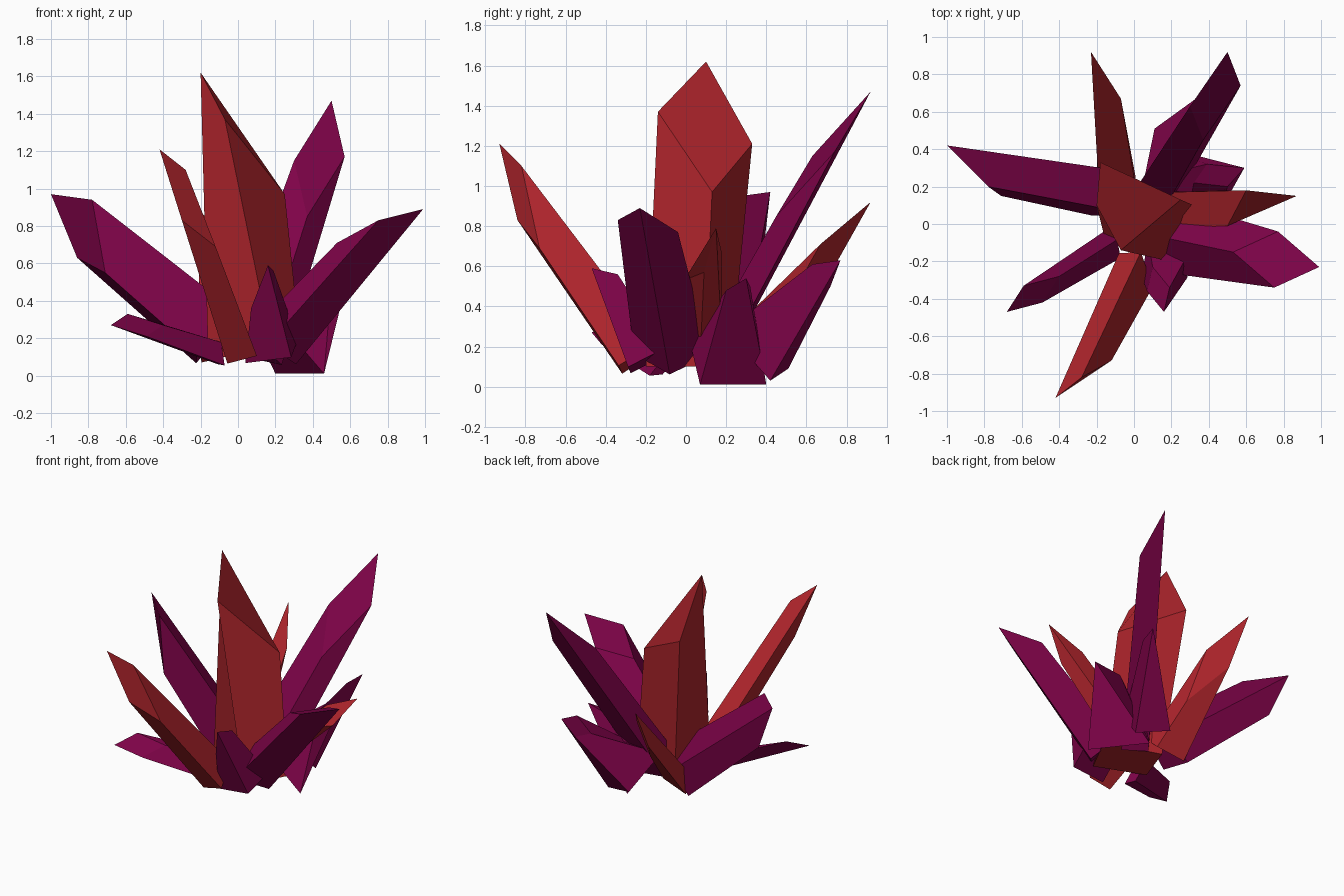
import bpy, bmesh
from mathutils import Vector


def material(name, rgb):
    m = bpy.data.materials.new(name)
    m.diffuse_color = (*rgb, 1)
    return m


RED = material("red_crystal", (0.43, 0.018, 0.025))
PURPLE = material("purple_crystal", (0.21, 0.001, 0.065))


def crystal(name, mat, tip, side_a, side_b, foot=None, flare=1.0, low=None, base=None):
    """Four-sided shard: slanted cap on top, square-cut or given section at the foot."""
    tip, a, b = map(Vector, (tip, side_a, side_b))
    low = Vector(low) if low else a + b - tip
    cap = [tip, a, low, b]
    if base is None:
        foot = Vector(foot)
        centre = sum(cap, Vector()) / 4
        axis = (centre - foot).normalized()
        base = []
        for v in cap:
            off = v - centre
            p = foot + (off - axis * off.dot(axis)) * flare
            p.z = max(p.z, 0.0)
            base.append(p)
    bm = bmesh.new()
    top = [bm.verts.new(v) for v in cap]
    bot = [bm.verts.new(v) for v in base]
    bm.faces.new(top)
    bm.faces.new(bot[::-1])
    for i in range(4):
        j = (i + 1) % 4
        bm.faces.new((top[i], bot[i], bot[j], top[j]))
    bmesh.ops.recalc_face_normals(bm, faces=bm.faces[:])
    mesh = bpy.data.meshes.new(name)
    bm.to_mesh(mesh)
    bm.free()
    mesh.materials.append(mat)
    ob = bpy.data.objects.new(name, mesh)
    bpy.context.collection.objects.link(ob)


# Red shards: the large central one and three leaning outwards
crystal("central_crystal", RED, (-0.20, 0.10, 1.62), (-0.07, -0.14, 1.37),
        (-0.18, 0.33, 1.21), low=(0.25, 0.13, 0.97),
        base=[(-0.16, -0.06, 0.10), (0.19, -0.20, 0.10),
              (0.34, 0.09, 0.10), (-0.06, 0.22, 0.10)])
crystal("front_red_crystal", RED, (-0.42, -0.93, 1.21), (-0.28, -0.82, 1.10),
        (-0.30, -0.84, 0.83), (0.0, -0.24, 0.14), 1.3, low=(-0.12, -0.73, 0.69))
crystal("back_red_crystal", RED, (-0.23, 0.92, 0.92), (-0.07, 0.67, 0.71),
        (-0.21, 0.74, 0.60), (-0.09, 0.22, 0.14), 1.5)
crystal("right_red_crystal", RED, (0.87, 0.15, 0.79), (0.71, 0.09, 0.57),
        (0.60, 0.18, 0.66), low=(0.50, -0.01, 0.53),
        base=[(0.25, 0.18, 0.20), (0.25, 0.07, 0.14),
              (0.20, -0.02, 0.25), (0.18, 0.17, 0.32)])

# Long purple shards
crystal("left_purple_crystal", PURPLE, (-1.0, 0.42, 0.97), (-0.78, 0.20, 0.94),
        (-0.86, 0.38, 0.63), (-0.14, 0.17, 0.19), 1.2, low=(-0.71, 0.15, 0.55))
crystal("back_purple_crystal", PURPLE, (0.50, 0.92, 1.47), (0.57, 0.74, 1.17),
        (0.30, 0.63, 1.15), (0.09, 0.12, 0.12), 1.25)
crystal("right_purple_crystal", PURPLE, (0.99, -0.23, 0.89), (0.75, -0.34, 0.83),
        (0.77, -0.04, 0.77), (0.20, -0.07, 0.16), 1.3)

# Short purple shards around the foot
crystal("left_small_crystal", PURPLE, (-0.68, -0.47, 0.27), (-0.59, -0.33, 0.33),
        (-0.49, -0.42, 0.21), (-0.10, -0.10, 0.12), 1.3)
crystal("front_small_crystal", PURPLE, (0.16, -0.47, 0.59), (0.19, -0.34, 0.56),
        (0.07, -0.36, 0.36), (0.18, -0.19, 0.13), 2.0)
crystal("back_small_crystal", PURPLE, (0.48, 0.77, 0.63), (0.45, 0.63, 0.61),
        (0.40, 0.72, 0.50), low=(0.37, 0.58, 0.48),
        base=[(0.34, 0.42, 0.03), (0.25, 0.20, 0.28),
              (0.05, 0.22, 0.28), (0.11, 0.51, 0.09)])
crystal("right_small_crystal", PURPLE, (0.59, 0.30, 0.54), (0.50, 0.20, 0.48),
        (0.39, 0.32, 0.50), low=(0.32, 0.22, 0.45),
        base=[(0.20, 0.40, 0.01), (0.46, 0.07, 0.01),
              (0.28, 0.02, 0.22), (0.10, 0.25, 0.22)])
